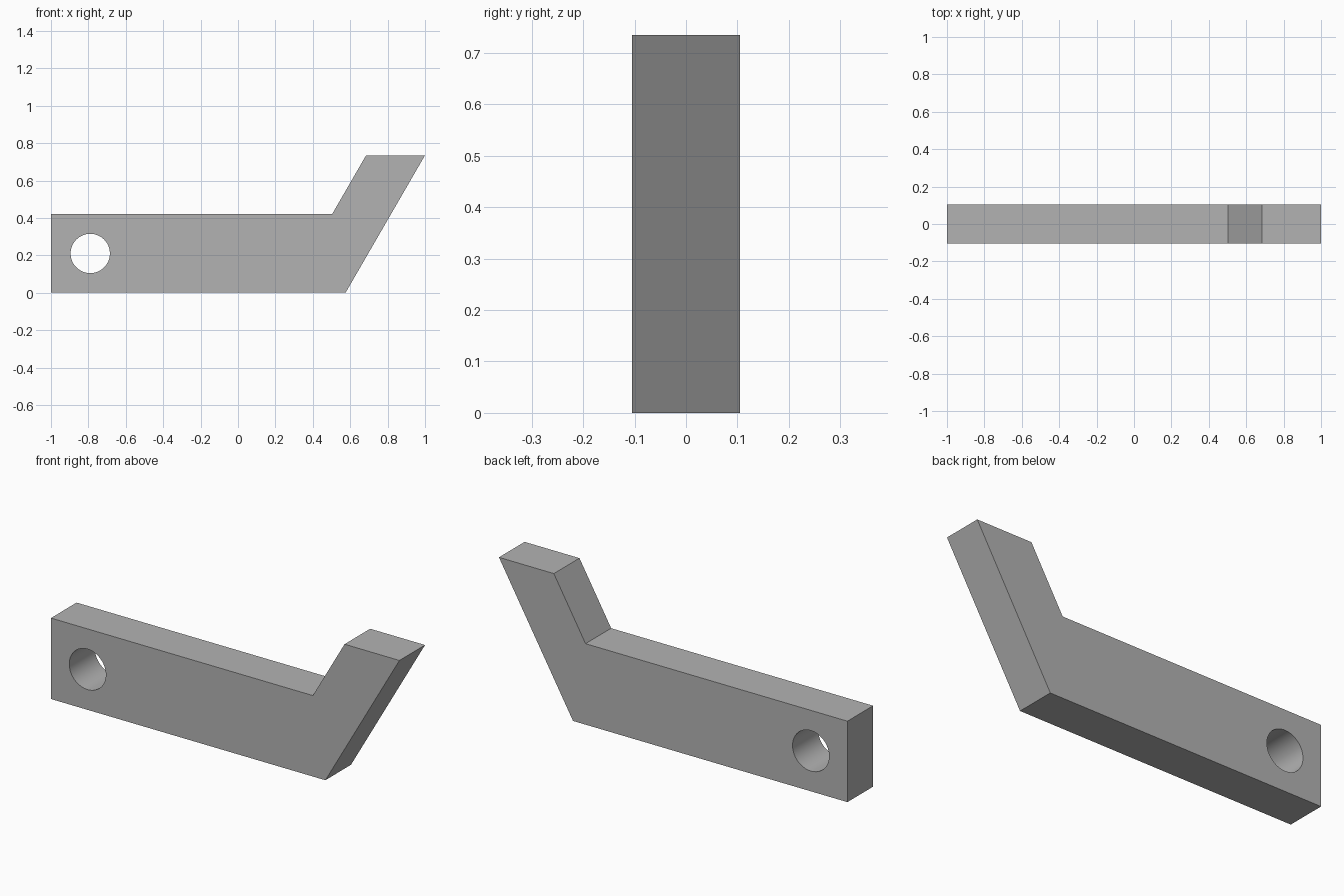
import bpy
import bmesh
import math

default_cube = bpy.data.objects.get("Cube")
if default_cube:
    bpy.data.objects.remove(default_cube, do_unlink=True)

HALF_DEPTH = 0.105
HOLE_CENTRE = (-0.79, 0, 0.21)
HOLE_RADIUS = 0.105


def make_material(name, colour):
    mat = bpy.data.materials.new(name)
    mat.use_nodes = True
    mat.diffuse_color = colour
    for node in mat.node_tree.nodes:
        if node.type == "BSDF_PRINCIPLED":
            node.inputs["Base Color"].default_value = colour
    return mat


def extrude_profile(name, points, half_depth):
    """Extrude an x-z outline along y into a closed solid."""
    bm = bmesh.new()
    face = bm.faces.new([bm.verts.new((x, -half_depth, z)) for x, z in points])
    extruded = bmesh.ops.extrude_face_region(bm, geom=[face])["geom"]
    verts = [g for g in extruded if isinstance(g, bmesh.types.BMVert)]
    bmesh.ops.translate(bm, verts=verts, vec=(0, 2 * half_depth, 0))
    bmesh.ops.recalc_face_normals(bm, faces=bm.faces)
    mesh = bpy.data.meshes.new(name)
    bm.to_mesh(mesh)
    bm.free()
    obj = bpy.data.objects.new(name, mesh)
    bpy.context.collection.objects.link(obj)
    return obj


grey = make_material("plain grey", (0.45, 0.45, 0.45, 1))

# Flat bar with an angled arm at its left end
outline = [(-1, 0), (0.575, 0), (1, 0.735), (0.685, 0.735), (0.503, 0.42), (-1, 0.42)]
bar = extrude_profile("angled_bar", outline, HALF_DEPTH)
bar.data.materials.append(grey)

# Round hole through the other end
bpy.ops.mesh.primitive_cylinder_add(vertices=64, radius=HOLE_RADIUS, depth=1,
                                    location=HOLE_CENTRE, rotation=(math.pi / 2, 0, 0))
cutter = bpy.context.object
cutter.name = "hole_cutter"
cutter.hide_render = True
cutter.data.materials.append(grey)

cut = bar.modifiers.new("hole", "BOOLEAN")
cut.operation = "DIFFERENCE"
cut.solver = "EXACT"
cut.object = cutter

bpy.ops.object.select_all(action="DESELECT")
bar.select_set(True)
bpy.context.view_layer.objects.active = bar
bpy.ops.object.modifier_apply(modifier=cut.name)
bpy.data.objects.remove(cutter, do_unlink=True)

# Smooth hole wall, crisp outer edges
bpy.ops.object.shade_smooth_by_angle(angle=math.radians(30))
